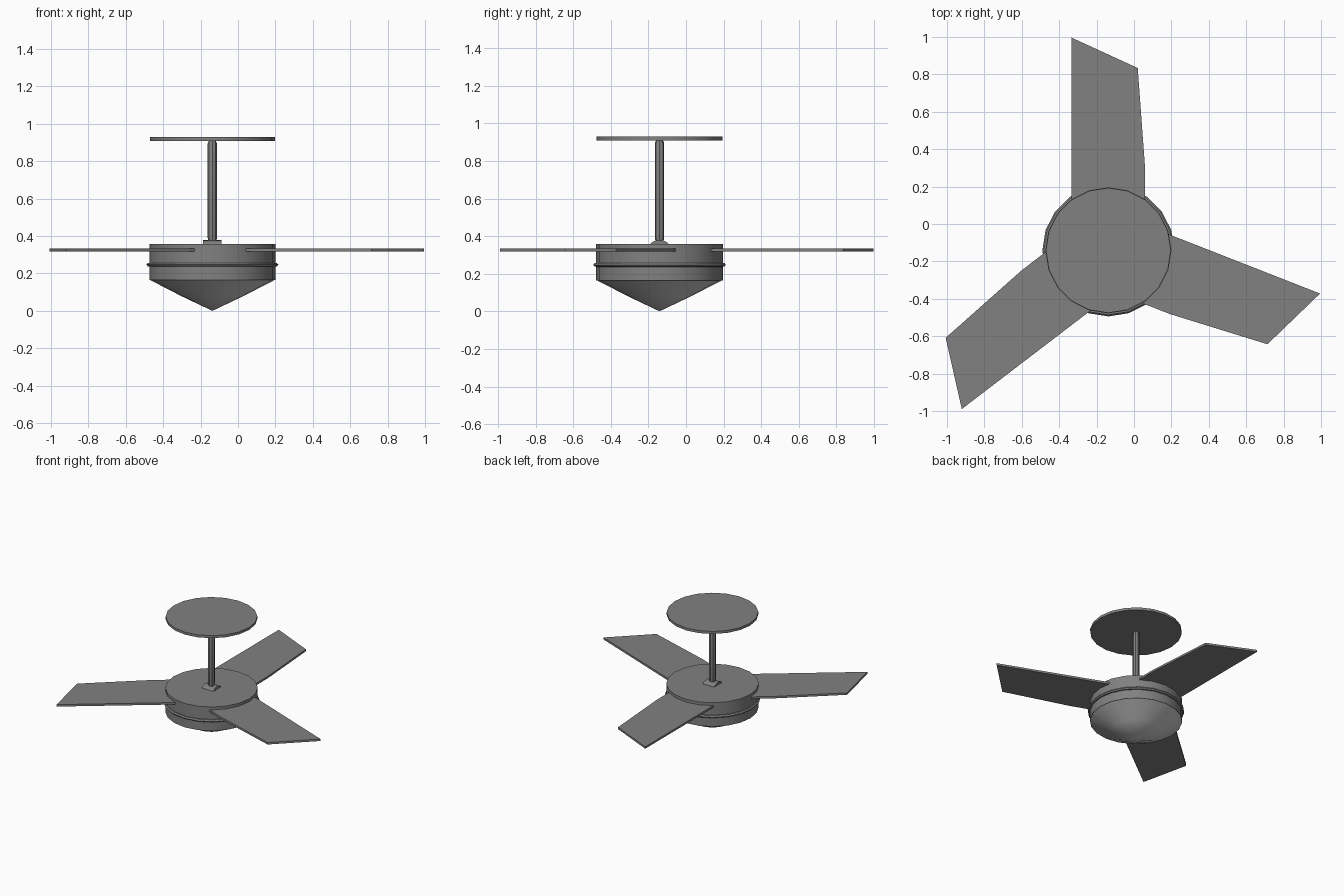
import bpy, bmesh
from math import cos, sin, pi, radians
from mathutils import Matrix

if "Cube" in bpy.data.objects:
    bpy.data.objects.remove(bpy.data.objects["Cube"])

CX, CY = -0.137, -0.141   # fan axis


def material(name, v):
    m = bpy.data.materials.new(name)
    m.diffuse_color = (v, v, v, 1)
    m.use_nodes = True
    m.node_tree.nodes["Principled BSDF"].inputs["Base Color"].default_value = m.diffuse_color
    return m


DARK = material("dark_metal", 0.22)
GLASS = material("frosted_cover", 0.55)


def finish(name, bm, mat=DARK, smooth=True):
    bmesh.ops.recalc_face_normals(bm, faces=bm.faces)
    me = bpy.data.meshes.new(name)
    bm.to_mesh(me)
    bm.free()
    me.materials.append(mat)
    ob = bpy.data.objects.new(name, me)
    bpy.context.collection.objects.link(ob)
    ob.location = (CX, CY, 0)
    if smooth:
        bpy.ops.object.select_all(action='DESELECT')
        bpy.context.view_layer.objects.active = ob
        ob.select_set(True)
        bpy.ops.object.shade_smooth_by_angle(angle=radians(24))
    return ob


def lathe(name, profile, sides, mat=DARK):
    """Revolve (radius, z) points about the fan axis; radius 0 gives a point."""
    bm = bmesh.new()
    rings = []
    for r, z in profile:
        n = sides if r > 0 else 1
        rings.append([bm.verts.new((r * sin(2 * pi * i / sides), r * cos(2 * pi * i / sides), z))
                      for i in range(n)])
    for a, b in zip(rings, rings[1:]):
        for i in range(sides):
            j = (i + 1) % sides
            quad = [a[i % len(a)], a[j % len(a)], b[j % len(b)], b[i % len(b)]]
            bm.faces.new(list(dict.fromkeys(quad)))
    for ring in (rings[0], rings[-1]):
        if len(ring) > 2:
            bm.faces.new(ring)
    return finish(name, bm, mat)


# Motor housing with conical light cover
lathe("motor_housing", [(0.337, 0.357), (0.337, 0.165)], 20)
lathe("light_cover", [(0.335, 0.166), (0.17, 0.081), (0, 0.0)], 20, GLASS)

# Thin ridge around the housing
lathe("trim_ring", [(0.33, 0.258), (0.345, 0.256), (0.353, 0.247), (0.345, 0.238), (0.33, 0.236)], 20)

# Hanging rod with chamfered ends, and ceiling plate
lathe("hanging_rod", [(0.018, 0.36), (0.025, 0.39), (0.025, 0.895), (0.018, 0.91)], 8)
lathe("ceiling_plate", [(0.334, 0.909), (0.334, 0.929)], 20)

# Half-round rod mount lying along x
bm = bmesh.new()
arc = [(0.05 * cos(pi * i / 8), 0.352 + 0.026 * sin(pi * i / 8)) for i in range(9)]
ends = [[bm.verts.new((x, y, z)) for y, z in arc] for x in (-0.05, 0.05)]
for end in ends:
    bm.faces.new(end)
for i in range(9):
    j = (i + 1) % 9
    bm.faces.new([ends[0][i], ends[0][j], ends[1][j], ends[1][i]])
finish("rod_mount", bm)

# Three flat blades with slanted tips
outline = [(-0.198, 0.22), (0.197, 0.22), (0.197, 0.43), (0.157, 0.975), (-0.198, 1.138)]
for k, ang in enumerate((0, -111.4, 127.4)):
    bm = bmesh.new()
    low = [bm.verts.new((x, y, 0.318)) for x, y in outline]
    high = [bm.verts.new((x, y, 0.334)) for x, y in outline]
    bm.faces.new(low)
    bm.faces.new(high)
    for i in range(5):
        j = (i + 1) % 5
        bm.faces.new([low[i], low[j], high[j], high[i]])
    bmesh.ops.rotate(bm, verts=bm.verts, cent=(0, 0, 0), matrix=Matrix.Rotation(radians(ang), 3, 'Z'))
    finish(f"blade_{k + 1}", bm, smooth=False)
